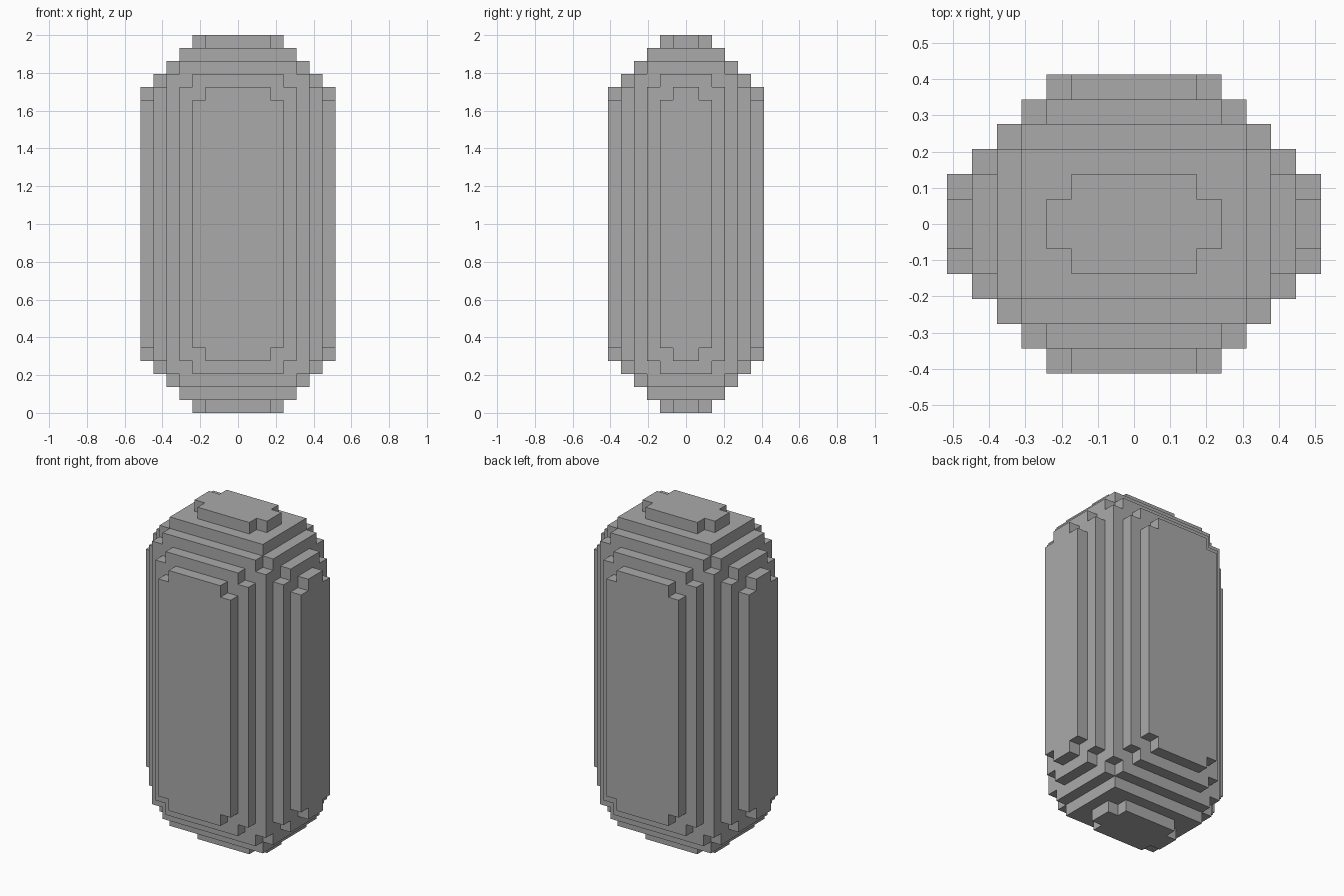
import bpy
import bmesh
from itertools import product

if "Cube" in bpy.data.objects:
    bpy.data.objects.remove(bpy.data.objects["Cube"], do_unlink=True)

UNIT = 2 / 29            # edge length of one block
CORE = (1.5, 0, 8.5)     # half size of the straight core, in blocks
STEPS = 6                # stepped layers around the core

# Plan corners (x step, y step) reached at each height step
PLAN = {
    1: [(6, 2), (5, 3), (4, 4), (3, 5), (2, 6)],
    2: [(6, 1), (5, 3), (4, 4), (3, 5), (1, 6)],
    3: [(5, 2), (4, 4), (2, 5)],
    4: [(4, 3), (3, 4)],
    5: [(3, 3)],
    6: [(2, 1), (1, 2)],
}


def solid(cell):
    dx, dy, dz = (abs(k) + 1 for k in cell)
    return any(dx <= a and dy <= b for a, b in PLAN.get(dz, []))


def bound(axis, k, side):
    """Position of the lower (-1) or upper (1) side of cell k along an axis."""
    if k == 0:
        half = side * (CORE[axis] + 1)
    else:
        sign = 1 if k > 0 else -1
        half = sign * (CORE[axis] + abs(k) + (sign * side > 0))
    return half * UNIT + (1 if axis == 2 else 0)


def add_side(bm, cell, axis, side):
    u, v = (axis + 1) % 3, (axis + 2) % 3
    corners = [(-1, -1), (1, -1), (1, 1), (-1, 1)]
    verts = []
    for su, sv in corners[::side]:
        co = [0, 0, 0]
        for a, s in ((axis, side), (u, su), (v, sv)):
            co[a] = bound(a, cell[a], s)
        verts.append(bm.verts.new(co))
    bm.faces.new(verts)


# Outer skin of the stepped body
bm = bmesh.new()
reach = range(1 - STEPS, STEPS)
for cell in product(reach, repeat=3):
    if not solid(cell):
        continue
    for axis, side in product(range(3), (-1, 1)):
        neighbour = list(cell)
        neighbour[axis] += side
        if not solid(neighbour):
            add_side(bm, cell, axis, side)

# Weld the skin and merge coplanar faces
bmesh.ops.remove_doubles(bm, verts=bm.verts[:], dist=0.001)
bmesh.ops.dissolve_limit(bm, angle_limit=0.01, verts=bm.verts[:], edges=bm.edges[:])
mesh = bpy.data.meshes.new("stepped_body")
bm.to_mesh(mesh)
bm.free()

body = bpy.data.objects.new("stepped_body", mesh)
bpy.context.collection.objects.link(body)

# Plain grey surface
grey = bpy.data.materials.new("plain_grey")
grey.use_nodes = True
colour = (0.4, 0.4, 0.4, 1)
grey.diffuse_color = colour
grey.node_tree.nodes["Principled BSDF"].inputs["Base Color"].default_value = colour
mesh.materials.append(grey)
